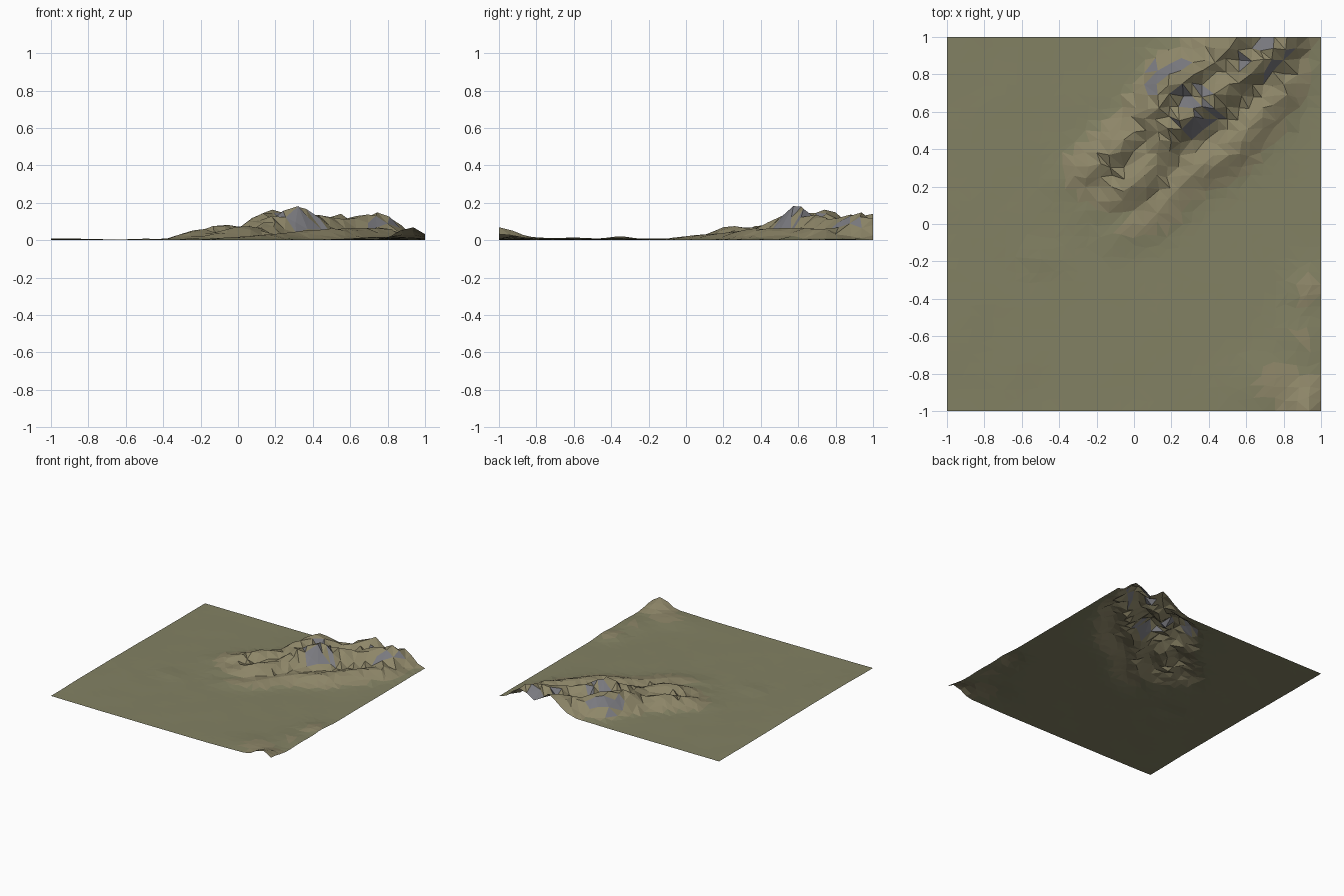
import bpy, bmesh, random
from math import exp
from mathutils import Vector, noise

if "Cube" in bpy.data.objects:
    bpy.data.objects.remove(bpy.data.objects["Cube"])

random.seed(4)
N = 32

# crest lines of the diagonal ridges: x, y, height
RIDGES = [
    [(-.36, .24, .008), (-.25, .28, .047), (-.1, .41, .083), (.02, .5, .07), (.13, .64, .145),
     (.2, .77, .172), (.36, .83, .09), (.56, 1.0, .142)],
    [(-.22, .1, .01), (-.1, .17, .045), (.02, .22, .077), (.12, .36, .065), (.2, .52, .13),
     (.3, .58, .178), (.45, .69, .125), (.58, .8, .11), (.74, .92, .157), (.85, 1.0, .11)],
    [(-.1, -.06, .01), (.1, .03, .024), (.3, .27, .042), (.5, .37, .06), (.65, .54, .06),
     (.82, .74, .06), (.98, .85, .02)],
]
# loose bumps: x, y, height, x size, y size
BUMPS = [(.92, -1.0, .068, .09, .13), (.75, -.85, .016, .2, .15), (.93, -.35, .02, .1, .1),
         (.9, -.6, .012, .15, .15), (-.5, -.18, .007, .12, .08), (-1, -.4, .008, .3, .7),
         (.4, .62, .03, .35, .25)]


def ridge_height(x, y, crest, width=.095):
    best = 0
    p = Vector((x, y))
    for a, b in zip(crest, crest[1:]):
        pa, pb = Vector(a[:2]), Vector(b[:2])
        d = pb - pa
        t = max(0, min(1, (p - pa).dot(d) / d.length_squared))
        h = a[2] + (b[2] - a[2]) * t
        best = max(best, h * exp(-((p - pa - d * t).length / width) ** 2))
    return best


def height(x, y):
    z = max(ridge_height(x, y, r) for r in RIDGES)
    for bx, by, h, sx, sy in BUMPS:
        b = h * exp(-((x - bx) / sx) ** 2 - ((y - by) / sy) ** 2)
        z = max(z, b) + .3 * min(z, b)
    z *= 1 + .12 * noise.noise(Vector((x * 9, y * 9, 2)))
    # ground drops towards the right-hand edge
    if y > 0:
        z *= min(1, .12 + (1 - x) / .2)
    return .003 + z + .002 * noise.noise(Vector((x * 4, y * 4, 7)))


def material(name, color):
    m = bpy.data.materials.new(name)
    m.diffuse_color = (*color, 1)
    m.use_nodes = True
    m.node_tree.nodes["Principled BSDF"].inputs["Base Color"].default_value = m.diffuse_color
    return m


# terrain sheet: jittered grid, split into irregular triangles
bm = bmesh.new()
grid = []
for j in range(N + 1):
    row = []
    for i in range(N + 1):
        x, y = -1 + 2 * i / N, -1 + 2 * j / N
        if 0 < i < N:
            x += random.uniform(-.014, .014)
        if 0 < j < N:
            y += random.uniform(-.014, .014)
        row.append(bm.verts.new((x, y, height(x, y))))
    grid.append(row)
low = min(v.co.z for v in bm.verts)
for v in bm.verts:
    v.co.z -= low
for j in range(N):
    for i in range(N):
        a, b, c, d = grid[j][i], grid[j][i + 1], grid[j + 1][i + 1], grid[j + 1][i]
        tris = ((a, b, c), (a, c, d)) if random.random() < .5 else ((a, b, d), (b, c, d))
        for t in tris:
            bm.faces.new(t)
bm.normal_update()

# grass on flats, dry soil on raised ground, rock on steep faces
for f in bm.faces:
    z = f.calc_center_median().z
    f.material_index = 2 if f.normal.z < .68 else (1 if z > .012 else 0)
    f.smooth = False
mesh = bpy.data.meshes.new("terrain")
bm.to_mesh(mesh)
bm.free()
for m in (material("grass", (.225, .22, .125)), material("dry_soil", (.27, .24, .14)),
          material("rock", (.2, .2, .22))):
    mesh.materials.append(m)
terrain = bpy.data.objects.new("terrain", mesh)
bpy.context.collection.objects.link(terrain)
